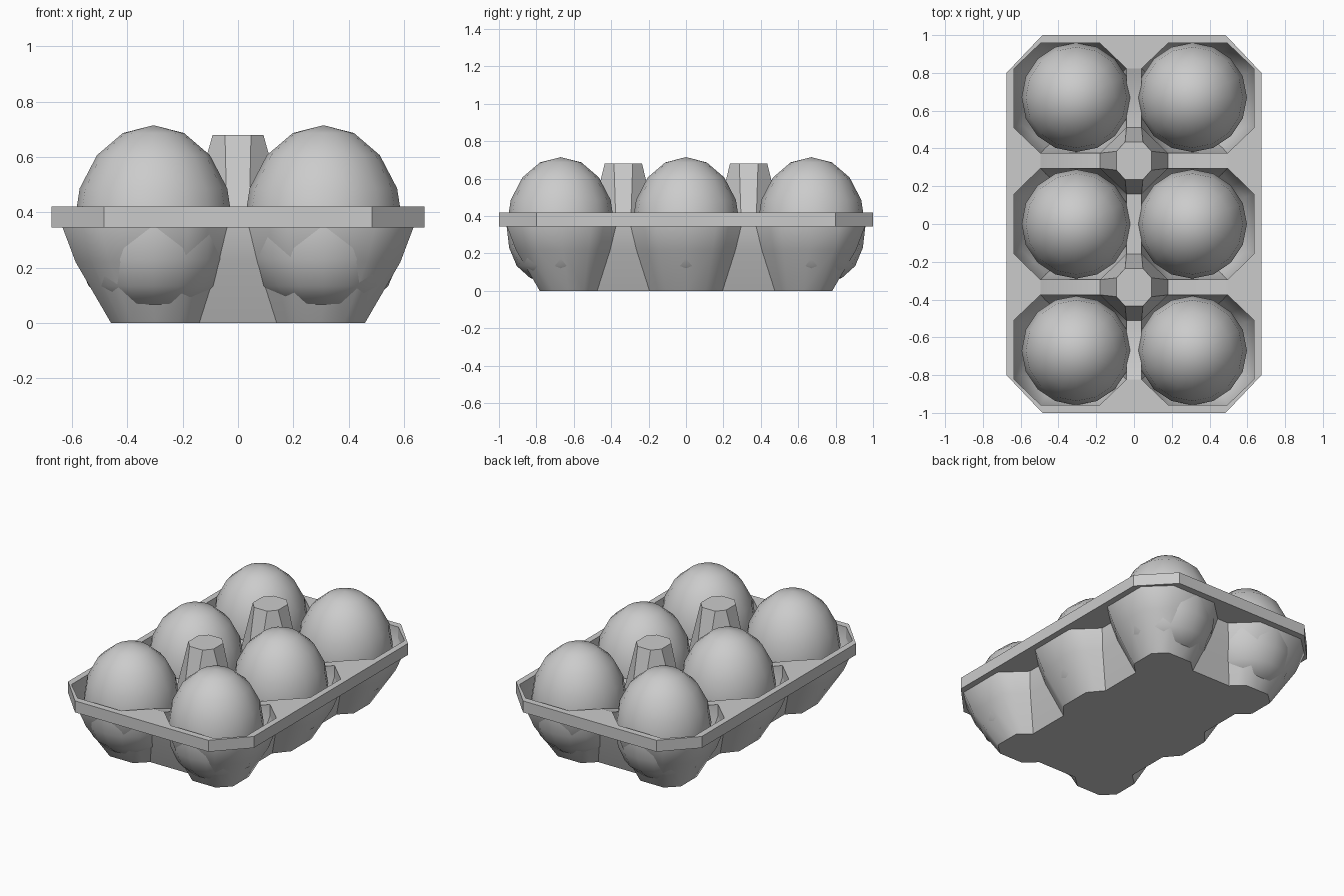
import bpy, bmesh, math
from mathutils import Vector

cube = bpy.data.objects.get("Cube")
if cube:
    bpy.data.objects.remove(cube)

RIM, LIP, DIP, TOP = 0.42, 0.345, 0.365, 0.68
PILLAR_Y = 0.335

grey = bpy.data.materials.new("plain grey")
grey.use_nodes = True
grey.diffuse_color = (0.6, 0.6, 0.6, 1)
grey.node_tree.nodes["Principled BSDF"].inputs["Base Color"].default_value = (0.6, 0.6, 0.6, 1)


def finish(bm, name, smooth=None):
    bmesh.ops.remove_doubles(bm, verts=bm.verts, dist=0.0005)
    bmesh.ops.recalc_face_normals(bm, faces=bm.faces)
    mesh = bpy.data.meshes.new(name)
    bm.to_mesh(mesh)
    bm.free()
    obj = bpy.data.objects.new(name, mesh)
    bpy.context.collection.objects.link(obj)
    mesh.materials.append(grey)
    if smooth:
        bpy.ops.object.select_all(action='DESELECT')
        obj.select_set(True)
        bpy.context.view_layer.objects.active = obj
        bpy.ops.object.shade_smooth_by_angle(angle=math.radians(smooth))
    return obj


def octagon(x0, x1, y0, y1, cx, cy):
    """Chamfered rectangle with a midpoint on every side."""
    pts = [(x1, y0 + cy), (x1, y1 - cy), (x1 - cx, y1), (x0 + cx, y1),
           (x0, y1 - cy), (x0, y0 + cy), (x0 + cx, y0), (x1 - cx, y0)]
    ring = []
    for a, b in zip(pts, pts[1:] + pts[:1]):
        ring += [a, ((a[0] + b[0]) / 2, (a[1] + b[1]) / 2)]
    return ring


def cup_rings(middle):
    """Rings from floor to opening: outer sides taper more than inner ones."""
    rings = []
    for z, inner, outer in ((0, 0.1, 0.175), (0.22, 0.03, 0.047), (LIP, 0, 0), (RIM, 0, 0)):
        x0, x1 = 0.04 + inner, 0.635 - outer
        y0, y1 = (inner - 0.295, 0.295 - inner) if middle else (0.375 + inner, 0.957 - outer)
        ring = octagon(x0, x1, y0, y1, (x1 - x0) * 0.235, (y1 - y0) * 0.23)
        rings.append([Vector((x, y, z)) for x, y in ring])
    for p in rings[-1]:
        if p.x < 0.4 and abs(p.y) < 0.7:
            p.z = DIP
    return rings


def face(bm, pts):
    return bm.faces.new([bm.verts.new(p) for p in pts])


# Cups, gap walls and ridges share one thin moulded shell
bm = bmesh.new()
end, mid = cup_rings(False), cup_rings(True)
base_edges = []


def flip(p, sx, sy):
    return Vector((p.x * sx, p.y * sy, p.z))


def add_cup(rings, sx, sy):
    n = len(rings[0])
    for low, high in zip(rings, rings[1:]):
        for i in range(n):
            j = (i + 1) % n
            face(bm, [flip(p, sx, sy) for p in (low[i], low[j], high[j], high[i])])
    for i in range(n):
        j = (i + 1) % n
        if min(rings[-1][i].z, rings[-1][j].z) > DIP + 0.01:
            base_edges.append((flip(rings[0][i], sx, sy), flip(rings[0][j], sx, sy)))


def strip(left, right):
    for a, b, c, d in zip(left, right, right[1:], left[1:]):
        face(bm, [a, b, c, d])


# Ring indices of the corners and midpoints beside each ridge
for sx in (1, -1):
    add_cup(mid, sx, 1)
    for sy in (1, -1):
        add_cup(end, sx, sy)
        a = [flip(end[-1][i], sx, sy) for i in (14, 13, 12)]
        b = [flip(mid[-1][i], sx, sy) for i in (4, 5, 6)]
        strip(a, b)
        a = [flip(r[14], sx, sy) for r in end]
        b = [flip(r[4], sx, sy) for r in mid]
        strip(a, b)
        base_edges.append((a[0], b[0]))
for sy in (1, -1):
    strip(*[[flip(end[-1][i], sx, sy) for i in (8, 9, 10)] for sx in (1, -1)])
    a, b = [[flip(r[8], sx, sy) for r in end] for sx in (1, -1)]
    strip(a, b)
    base_edges.append((a[0], b[0]))
strip(*[[flip(mid[-1][i], sx, 1) for i in (8, 9, 10)] for sx in (1, -1)])
finish(bm, "tray_cups", 50)

# Flat base under all cups, following their outer outline
bm = bmesh.new()
for pair in base_edges:
    bm.edges.new([bm.verts.new(p) for p in pair])
bmesh.ops.remove_doubles(bm, verts=bm.verts, dist=0.0005)
bmesh.ops.triangle_fill(bm, edges=bm.edges[:], use_beauty=True, normal=(0, 0, -1))
bmesh.ops.recalc_face_normals(bm, faces=bm.faces)
if bm.faces[0].normal.z > 0:
    bmesh.ops.reverse_faces(bm, faces=bm.faces)
finish(bm, "base")

# Rim: outer chamfered band with an opening that follows the cups
quarter = [(0.635, 0.159), (0.495, 0.295), (0.495, 0.375), (0.635, 0.509),
           (0.635, 0.823), (0.495, 0.957), (0.18, 0.957), (0.04, 0.823)]
outer = [(0.675, 0.8), (0.485, 1)]


def around(pts):
    half = pts + [(-x, y) for x, y in reversed(pts)]
    return half + [(-x, -y) for x, y in half]


bm = bmesh.new()
for loop in (around(outer), around(quarter)):
    verts = [bm.verts.new((x, y, RIM)) for x, y in loop]
    for a, b in zip(verts, verts[1:] + verts[:1]):
        bm.edges.new((a, b))
bmesh.ops.triangle_fill(bm, edges=bm.edges[:], use_beauty=True, normal=(0, 0, 1))
extruded = bmesh.ops.extrude_face_region(bm, geom=bm.faces[:], use_keep_orig=True)
moved = [g for g in extruded["geom"] if isinstance(g, bmesh.types.BMVert)]
bmesh.ops.translate(bm, verts=moved, vec=(0, 0, LIP - RIM))
finish(bm, "rim")

# Centre pillars rising where four cups meet
for sy, side in ((1, "back"), (-1, "front")):
    bm = bmesh.new()
    low, high = [[(x, y + PILLAR_Y * sy, z) for x, y in around([(hx, fy), (fx, hy)])]
                 for z, hx, hy, fx, fy in ((DIP, 0.18, 0.176, 0.04, 0.04),
                                           (TOP, 0.092, 0.1, 0.047, 0.05))]
    for i in range(8):
        j = (i + 1) % 8
        face(bm, (low[i], low[j], high[j], high[i]))
    face(bm, high)
    finish(bm, side + "_pillar")

# Eggs: full and blunt below, taller above
for x, column in ((0.309, "left"), (-0.306, "right")):
    for y, row in ((-0.67, "front"), (0, "middle"), (0.67, "back")):
        bm = bmesh.new()
        bmesh.ops.create_uvsphere(bm, u_segments=16, v_segments=8, radius=1)
        for v in bm.verts:
            height, wide = 0.37, 0.289
            if v.co.z < -0.1:
                height = 0.30
                wide *= max(v.co.xy.length, 0.001) ** -0.4
            v.co = Vector((x + v.co.x * wide, y + v.co.y * wide, LIP + v.co.z * height))
        finish(bm, row + "_" + column + "_egg", 60)
